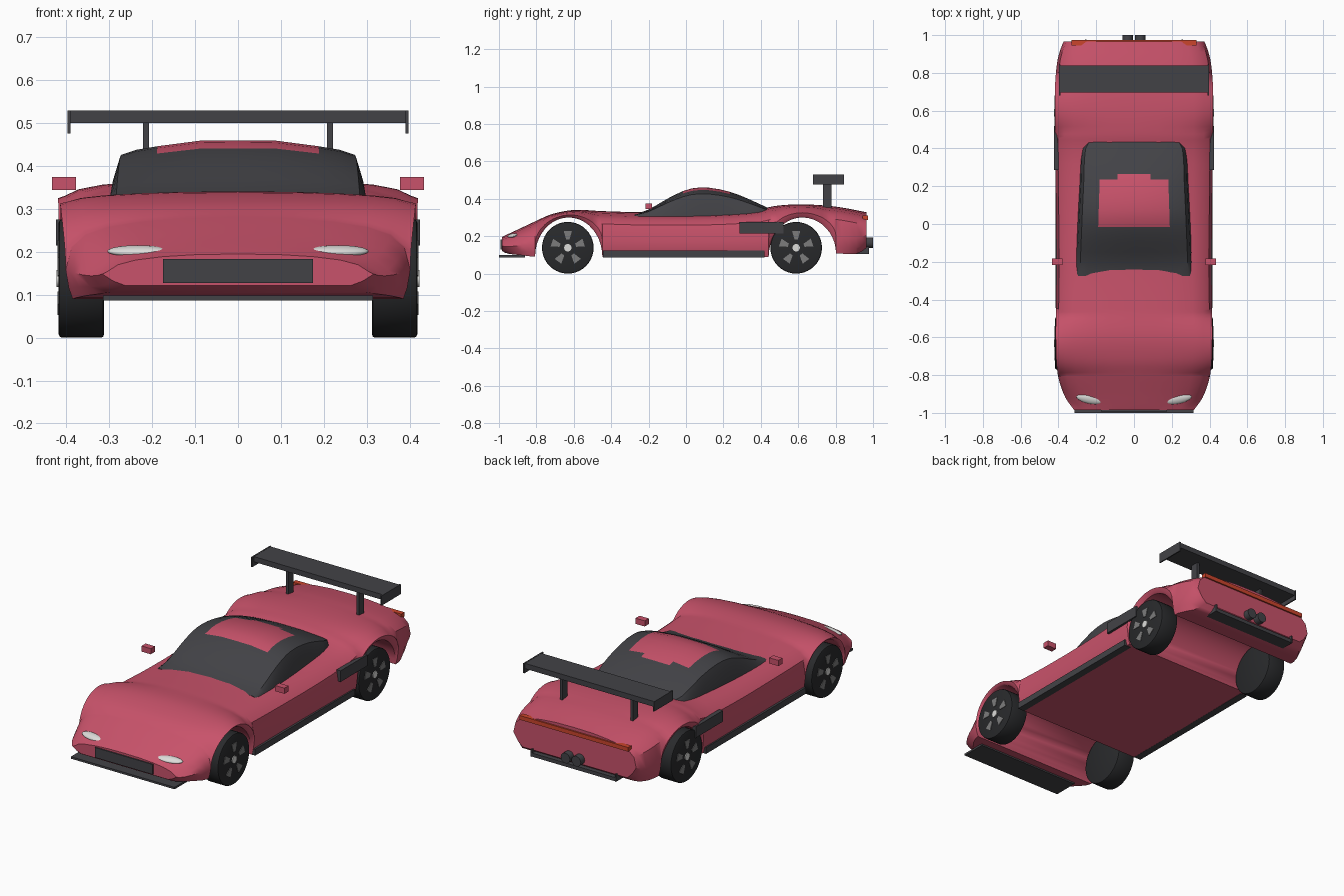
import bpy, bmesh, math
from mathutils import Matrix, Vector

if "Cube" in bpy.data.objects:
    bpy.data.objects.remove(bpy.data.objects["Cube"], do_unlink=True)


def material(name, rgb, rough=0.6):
    m = bpy.data.materials.new(name)
    m.use_nodes = True
    m.diffuse_color = (*rgb, 1)
    node = m.node_tree.nodes["Principled BSDF"]
    node.inputs["Base Color"].default_value = (*rgb, 1)
    node.inputs["Roughness"].default_value = rough
    return m


RED = material("raspberry_paint", (0.58, 0.085, 0.145))
DARK = material("charcoal_trim", (0.055, 0.055, 0.062))
TYRE = material("black_rubber", (0.022, 0.023, 0.025))
GREY = material("grey_metal", (0.2, 0.2, 0.2))
WHITE = material("pale_lens", (0.72, 0.72, 0.7))
LAMP = material("orange_red_lamp", (0.6, 0.06, 0.025))


def finish(name, bm, *mats, smooth=None):
    bmesh.ops.recalc_face_normals(bm, faces=bm.faces[:])
    mesh = bpy.data.meshes.new(name)
    bm.to_mesh(mesh)
    bm.free()
    ob = bpy.data.objects.new(name, mesh)
    bpy.context.collection.objects.link(ob)
    for m in mats:
        mesh.materials.append(m)
    if smooth:
        bpy.ops.object.select_all(action="DESELECT")
        ob.select_set(True)
        bpy.context.view_layer.objects.active = ob
        bpy.ops.object.shade_smooth_by_angle(angle=math.radians(smooth))
    return ob


def box(name, x, y, z, mat):
    bm = bmesh.new()
    bmesh.ops.create_cube(bm, size=1)
    for v in bm.verts:
        v.co = [(r[0] + r[1]) / 2 + c * (r[1] - r[0]) for r, c in zip((x, y, z), v.co)]
    return finish(name, bm, mat)


def cylinder(name, centre, radius, depth, axis, mat, sides=32, bevel=0):
    bm = bmesh.new()
    bmesh.ops.create_cone(bm, cap_ends=True, segments=sides, radius1=radius,
                          radius2=radius, depth=depth)
    if bevel:
        rims = [e for e in bm.edges if abs(e.verts[0].co.z - e.verts[1].co.z) < 1e-5]
        bmesh.ops.bevel(bm, geom=rims, offset=bevel, segments=2, affect="EDGES", profile=0.5)
    turn = Vector((0, 0, 1)).rotation_difference(Vector(axis)).to_matrix().to_4x4()
    bmesh.ops.transform(bm, matrix=Matrix.Translation(centre) @ turn, verts=bm.verts[:])
    return finish(name, bm, mat, smooth=35)


def smooth_curve(keys, y):
    """Cubic interpolation through (y, value) keys."""
    n = len(keys)
    if y <= keys[0][0]:
        return keys[0][1]
    if y >= keys[-1][0]:
        return keys[-1][1]
    i = max(k for k in range(n - 1) if keys[k][0] <= y)

    def slope(k):
        a, b = keys[max(k - 1, 0)], keys[min(k + 1, n - 1)]
        return (b[1] - a[1]) / (b[0] - a[0])
    (y0, v0), (y1, v1) = keys[i], keys[i + 1]
    d = y1 - y0
    t = (y - y0) / d
    return ((2 * t**3 - 3 * t**2 + 1) * v0 + (t**3 - 2 * t**2 + t) * d * slope(i)
            + (3 * t**2 - 2 * t**3) * v1 + (t**3 - t**2) * d * slope(i + 1))


def loft(sections):
    """Closed rings of points joined end to end and capped."""
    bm = bmesh.new()
    rings = [[bm.verts.new(p) for p in s] for s in sections]
    for a, b in zip(rings, rings[1:]):
        for i in range(len(a)):
            j = (i + 1) % len(a)
            bm.faces.new((a[i], a[j], b[j], b[i]))
    bm.faces.new(rings[0])
    bm.faces.new(rings[-1])
    return bm


def ring(half, y):
    """Mirror a half outline that starts on the centre line."""
    return [(x, y, z) for x, z in half] + [(-x, y, z) for x, z in half[:0:-1]]


# Body shell: one loft whose underside rises into the wheel arches
TOP = [(-0.985, 0.195), (-0.95, 0.212), (-0.9, 0.235), (-0.8, 0.282), (-0.72, 0.317),
       (-0.6, 0.34), (-0.45, 0.334), (-0.25, 0.328), (0.1, 0.328), (0.38, 0.342),
       (0.48, 0.362), (0.62, 0.37), (0.8, 0.358), (0.965, 0.328)]
WIDTH = [(-0.985, 0.318), (-0.95, 0.345), (-0.9, 0.375), (-0.8, 0.405), (-0.65, 0.416),
         (-0.2, 0.413), (0.4, 0.419), (0.7, 0.421), (0.85, 0.41), (0.92, 0.393), (0.965, 0.375)]
FLOOR = [(-0.985, 0.122), (-0.96, 0.108), (-0.88, 0.098), (-0.8, 0.09), (0.45, 0.09),
         (0.8, 0.107), (0.92, 0.107), (0.965, 0.138)]
SHOULDER = [(0, 0), (0.3, 0.002), (0.55, 0.01), (0.75, 0.023), (0.88, 0.041), (0.96, 0.068)]
ARCHES = (-0.627, 0.622)
ARCH_R = 0.18


def body_section(y):
    top, w, floor = (smooth_curve(k, y) for k in (TOP, WIDTH, FLOOR))
    for c in ARCHES:
        if abs(y - c) < ARCH_R:
            floor += (0.3 - floor) * math.sqrt(1 - ((y - c) / ARCH_R) ** 2)
    h = top - floor
    tuck = 0.955 - 0.12 * max(0, (abs(y) - 0.85) / 0.13)
    half = [(w * f, top - d * min(1, h / 0.12)) for f, d in SHOULDER]
    half += [(w * 0.995, floor + h * 0.36), (w * (1 + tuck) / 2, floor + h * 0.14), (w * tuck, floor)]
    return ring(half, y)


stations = [-0.985, -0.97, -0.95, -0.92, -0.88, -0.84, 0.83, 0.87, 0.91, 0.94, 0.965]
stations += [-0.4 + 0.08 * i for i in range(11)]
stations += [c + ARCH_R * math.cos(math.pi * i / 20) for c in ARCHES for i in range(21)]
finish("body_shell", loft([body_section(y) for y in sorted(stations)]), RED, smooth=35)

# Canopy: dark glass with a painted roof panel
ROOF = [(-0.275, 0.318), (-0.2, 0.342), (-0.1, 0.4), (0, 0.447), (0.07, 0.46), (0.15, 0.456),
        (0.25, 0.432), (0.35, 0.392), (0.45, 0.345)]
GLASS_W = [(-0.275, 0.312), (0, 0.3), (0.2, 0.29), (0.4, 0.278), (0.45, 0.245)]


def canopy_section(y):
    base, w = 0.29, smooth_curve(GLASS_W, y)
    h = smooth_curve(ROOF, y) - base
    shape = ((0, 1), (0.3, 0.995), (0.63, 0.92), (0.8, 0.87), (0.92, 0.8), (0.97, 0.5), (1, 0))
    return ring([(w * a, base + h * b) for a, b in shape], y)


bm = loft([canopy_section(y) for y in (-0.275, -0.24, -0.2, -0.15, -0.1, -0.06, -0.015, 0.03,
                                       0.07, 0.12, 0.18, 0.235, 0.265, 0.3, 0.35, 0.4, 0.43, 0.45)])
for f in bm.faces:
    c = f.calc_center_median()
    limit = 0.185 if -0.015 < c.y < 0.235 else 0.09 if 0.235 < c.y < 0.265 else 0
    f.material_index = int(abs(c.x) < limit and c.z > 0.35)
finish("canopy", bm, DARK, RED, smooth=30)

# Nose and tail trim
box("front_splitter", (-0.315, 0.315), (-1, -0.86), (0.087, 0.098), DARK)
box("front_grille", (-0.175, 0.175), (-0.992, -0.975), (0.128, 0.183), DARK)
box("tail_lamp_strip", (-0.33, 0.33), (0.945, 0.973), (0.287, 0.31), LAMP)
box("rear_diffuser", (-0.26, 0.26), (0.9, 0.975), (0.105, 0.125), DARK)
box("wing_blade", (-0.395, 0.395), (0.695, 0.84), (0.5, 0.529), DARK)

# Parts repeated on both sides
for side, s in (("left", 1), ("right", -1)):
    def side_box(name, x0, x1, y, z, mat):
        box(f"{side}_{name}", sorted((s * x0, s * x1)), y, z, mat)
    side_box("wing_end_plate", 0.39, 0.397, (0.68, 0.845), (0.476, 0.53), DARK)
    side_box("wing_support", 0.207, 0.221, (0.732, 0.777), (0.34, 0.51), DARK)
    side_box("mirror", 0.378, 0.434, (-0.217, -0.182), (0.344, 0.375), RED)
    side_box("side_skirt", 0.375, 0.416, (-0.445, 0.42), (0.087, 0.122), DARK)
    side_box("side_vent", 0.4, 0.424, (0.285, 0.52), (0.215, 0.276), DARK)
    side_box("diffuser_fin", 0.252, 0.26, (0.92, 0.978), (0.105, 0.145), DARK)
    cylinder(f"{side}_exhaust", (s * 0.033, 0.965, 0.165), 0.028, 0.07, (0, 1, 0), DARK, 20)

    # Headlight lens, tilted to follow the nose
    bm = bmesh.new()
    bmesh.ops.create_uvsphere(bm, u_segments=24, v_segments=12, radius=1)
    place = (Matrix.Translation((s * 0.235, -0.928, 0.202)) @ Matrix.Rotation(s * 0.2, 4, "Z")
             @ Matrix.Rotation(0.3, 4, "X") @ Matrix.Diagonal((0.071, 0.024, 0.012, 1)))
    bmesh.ops.transform(bm, matrix=place, verts=bm.verts[:])
    finish(f"{side}_headlight", bm, WHITE, smooth=60)

    # Wheels with five short spokes and a pale hub
    for end, y in (("front", -0.632), ("rear", 0.589)):
        name = f"{end}_{side}"
        cylinder(f"{name}_tyre", (s * 0.365, y, 0.138), 0.138, 0.106, (1, 0, 0), TYRE, 40, 0.008)
        cylinder(f"{name}_hub", (s * 0.418, y, 0.138), 0.02, 0.01, (1, 0, 0), WHITE, 16)
        bm = bmesh.new()
        for k in range(5):
            a = math.pi / 2 + k * math.tau / 5
            outline = [(0.045, -0.2), (0.092, -0.24), (0.092, 0.24), (0.045, 0.2)]
            pts = [(r * math.cos(a + t), r * math.sin(a + t)) for r, t in outline]
            rims = [[bm.verts.new((s * x, y + p, 0.138 + q)) for p, q in pts] for x in (0.416, 0.421)]
            for i in range(4):
                j = (i + 1) % 4
                bm.faces.new((rims[0][i], rims[0][j], rims[1][j], rims[1][i]))
            for r in rims:
                bm.faces.new(r)
        finish(f"{name}_spokes", bm, GREY)
